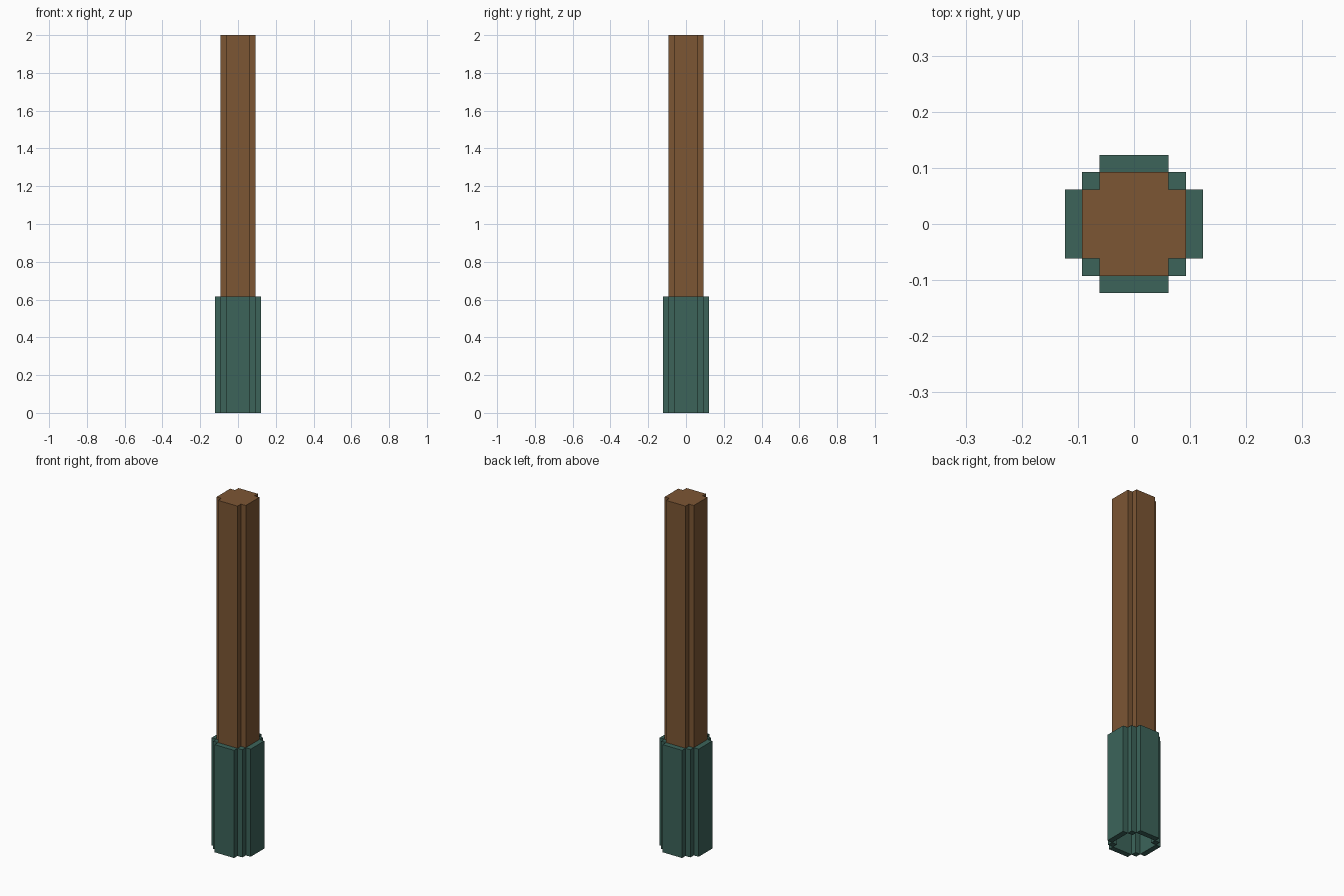
import bpy
import bmesh

cube = bpy.data.objects.get("Cube")
if cube:
    bpy.data.objects.remove(cube, do_unlink=True)

U = 2 / 65            # one block of the stepped profile
SLEEVE_TOP = 20 * U
TOP = 65 * U


def material(name, rgb):
    mat = bpy.data.materials.new(name)
    mat.use_nodes = True
    mat.diffuse_color = (*rgb, 1)
    bsdf = next(n for n in mat.node_tree.nodes if n.type == "BSDF_PRINCIPLED")
    bsdf.inputs["Base Color"].default_value = (*rgb, 1)
    return mat


def prism(name, profile, z0, z1, mat):
    """Extrude a flat outline, given in blocks, from z0 to z1."""
    bm = bmesh.new()
    face = bm.faces.new([bm.verts.new((x * U, y * U, z0)) for x, y in profile])
    geom = bmesh.ops.extrude_face_region(bm, geom=[face], use_keep_orig=True)["geom"]
    top = [v for v in geom if isinstance(v, bmesh.types.BMVert)]
    bmesh.ops.translate(bm, verts=top, vec=(0, 0, z1 - z0))
    bmesh.ops.recalc_face_normals(bm, faces=bm.faces)
    mesh = bpy.data.meshes.new(name)
    bm.to_mesh(mesh)
    bm.free()
    mesh.materials.append(mat)
    obj = bpy.data.objects.new(name, mesh)
    bpy.context.collection.objects.link(obj)
    return obj


def turn(points, quarter):
    """Rotate an outline by quarter turns about the centre."""
    for _ in range(quarter):
        points = [(-y, x) for x, y in points]
    return points


wood = material("brown wood", (0.202, 0.093, 0.034))
green = material("dark green", (0.045, 0.127, 0.102))

# Solid shaft with notched corners
corner = [(3, 2), (2, 2), (2, 3)]
outline = [p for q in range(4) for p in turn(corner, q)]
prism("shaft", outline, SLEEVE_TOP, TOP, wood)

# Hollow sleeve: four side plates and four corner posts, open underneath
plate = [(3, -2), (4, -2), (4, 2), (3, 2)]
post = [(2, 2), (3, 2), (3, 3), (2, 3)]
sides = ["left", "back", "right", "front"]
corners = ["back_left", "back_right", "front_right", "front_left"]
for q in range(4):
    prism("sleeve_plate_" + sides[q], turn(plate, q), 0, SLEEVE_TOP, green)
    prism("sleeve_post_" + corners[q], turn(post, q), 0, SLEEVE_TOP, green)
